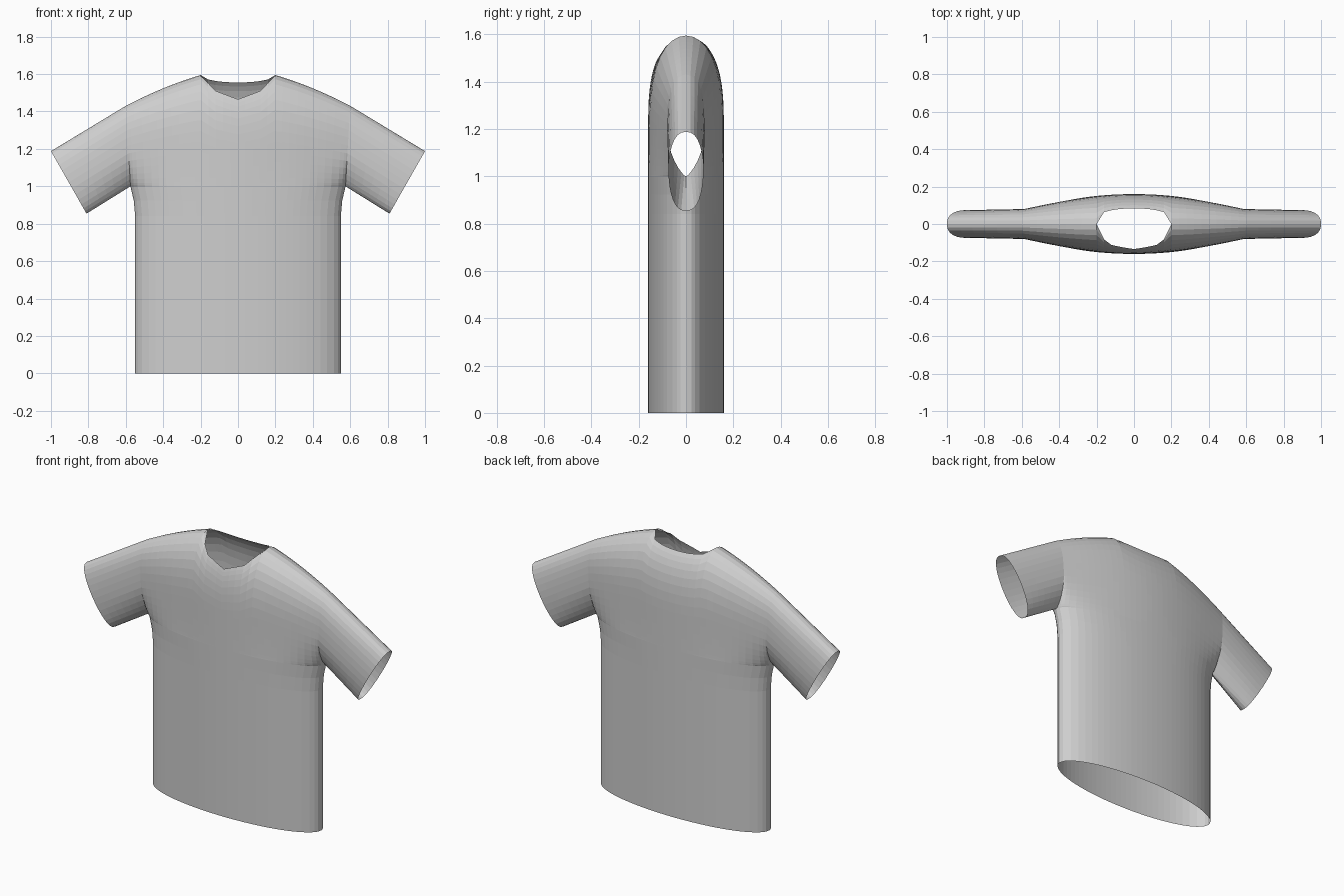
import bpy, bmesh, math

cube = bpy.data.objects.get("Cube")
if cube:
    bpy.data.objects.remove(cube, do_unlink=True)

# Fabric colour
fabric = bpy.data.materials.new("light grey fabric")
grey = (0.62, 0.62, 0.62, 1)
fabric.diffuse_color = grey
fabric.use_nodes = True
fabric.node_tree.nodes["Principled BSDF"].inputs["Base Color"].default_value = grey

ARMPIT, CHEST = 1.0, 1.2
HIPS, SHOULDER = 0.55, 0.6
LOW_ROWS, ARM_ROWS, SLEEVE_RINGS = 8, 16, 6
ROWS = LOW_ROWS + ARM_ROWS


def smooth(a, b, v):
    q = min(1, max(0, (v - a) / (b - a)))
    return q * q * (3 - 2 * q)


def lerp_points(x, pts):
    for (x0, z0), (x1, z1) in zip(pts, pts[1:]):
        if x <= x1:
            return z0 + (z1 - z0) * (x - x0) / (x1 - x0)
    return pts[-1][1]


def shoulder_height(x):
    d = max(0, abs(x) - 0.2)
    return 1.595 - 0.3 * d - 0.28 * d * d


def neckline(x, side):
    x = abs(x)
    if x >= 0.199:
        return shoulder_height(x)
    if side < 0:
        return lerp_points(x, [(0, 1.465), (0.12, 1.51), (0.2, 1.595)])
    return 1.595 - 0.04 * math.sqrt(1 - (x / 0.2) ** 2)


def half_depth(u, z, top):
    # Elliptical torso that turns into a rounded shoulder with open sides
    low = 0.16 * math.sqrt(max(0, 1 - u * u))
    high = 0.08 + 0.08 * math.cos(math.pi / 2 * u)
    q = min(1, max(0, (z - ARMPIT) / (CHEST - ARMPIT)))
    w = math.sin(math.pi / 2 * q) ** 0.7
    s = min(1, max(0, (z - CHEST) / (top - CHEST)))
    return (low + (high - low) * w) * math.sqrt(max(0, 1 - s ** 3))


def body_point(u, row, side):
    if row <= LOW_ROWS:
        z = ARMPIT * (row / LOW_ROWS) ** 0.6
        x = u * (HIPS + 0.025 * smooth(0.88, 1.0, z))
        return x, side * half_depth(u, z, 1.6), z
    t = (1 - math.cos(math.pi * (row - LOW_ROWS) / ARM_ROWS)) / 2
    x = u * (0.575 + (SHOULDER - 0.575) * t)
    z = ARMPIT + (neckline(x, side) - ARMPIT) * t
    return x, side * half_depth(u, z, shoulder_height(x)), z


def cuff_point(row, hand, side):
    a = math.pi * (row - LOW_ROWS) / ARM_ROWS
    return (hand * (0.905 - 0.095 * math.cos(a)), side * 0.074 * math.sin(a) ** 0.8,
            1.021 - 0.167 * math.cos(a))


def make_part(name, sheets):
    bm = bmesh.new()
    for grid in sheets:
        verts = [[bm.verts.new(p) for p in line] for line in grid]
        for a, b in zip(verts, verts[1:]):
            for i in range(len(a) - 1):
                bm.faces.new((a[i], a[i + 1], b[i + 1], b[i]))
    bmesh.ops.remove_doubles(bm, verts=bm.verts, dist=0.0005)
    bmesh.ops.dissolve_degenerate(bm, edges=bm.edges, dist=0.0001)
    bmesh.ops.recalc_face_normals(bm, faces=bm.faces)
    # Open cloth: face the front panel outwards
    front = min(bm.faces, key=lambda f: f.calc_center_median().y)
    if front.normal.y > 0:
        bmesh.ops.reverse_faces(bm, faces=bm.faces)
    mesh = bpy.data.meshes.new(name)
    bm.to_mesh(mesh)
    bm.free()
    mesh.materials.append(fabric)
    obj = bpy.data.objects.new(name, mesh)
    bpy.context.collection.objects.link(obj)
    return obj


# Torso: front and back panels joined at the side seams and shoulders
half = [i / 15 for i in range(1, 15)] + [0.97, 0.99, 1]
columns = [-u for u in reversed(half)] + [0] + half
make_part("shirt_body", [[[body_point(u, r, side) for u in columns]
                          for r in range(ROWS + 1)] for side in (-1, 1)])

# Sleeves: tubes from each armhole to an open cuff
for name, hand in (("left_sleeve", 1), ("right_sleeve", -1)):
    panels = []
    for side in (-1, 1):
        grid = []
        for row in range(LOW_ROWS, ROWS + 1):
            start = body_point(hand, row, side)
            end = cuff_point(row, hand, side)
            grid.append([tuple(p + (q - p) * k / SLEEVE_RINGS for p, q in zip(start, end))
                         for k in range(SLEEVE_RINGS + 1)])
        panels.append(grid)
    make_part(name, panels)
